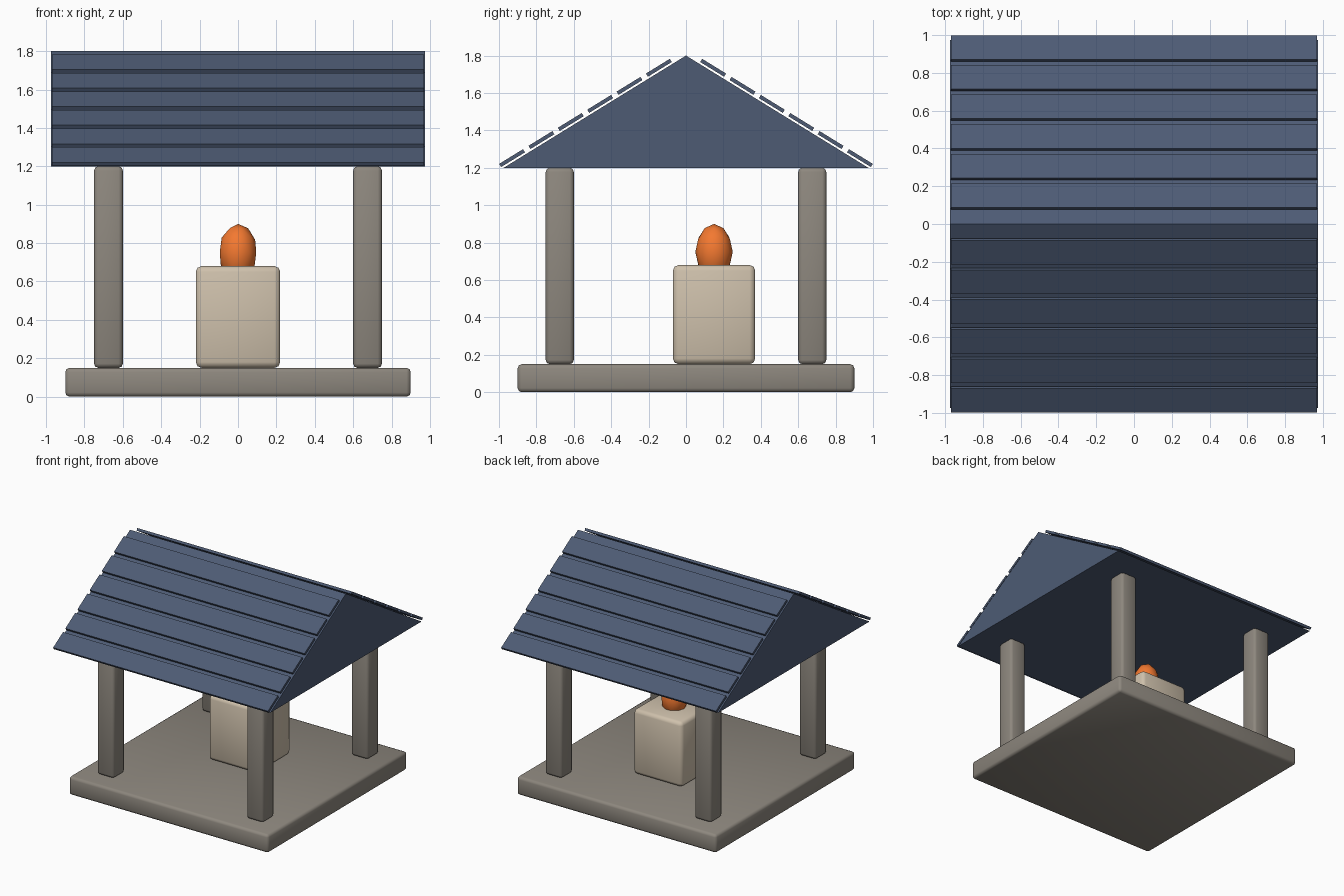
import bpy, math

if "Cube" in bpy.data.objects:
    bpy.data.objects.remove(bpy.data.objects["Cube"])

def mat(name, c):
    m = bpy.data.materials.new(name)
    m.diffuse_color = (*c, 1)
    m.use_nodes = True
    m.node_tree.nodes["Principled BSDF"].inputs["Base Color"].default_value = m.diffuse_color
    return m

STONE = mat("stone", (0.27, 0.245, 0.21))
PALE = mat("pale_stone", (0.62, 0.53, 0.41))
SLATE = mat("slate", (0.075, 0.105, 0.175))
ORANGE = mat("orange", (0.90, 0.19, 0.03))

def box(name, centre, size, m, bevel=0.0, tilt=0.0):
    bpy.ops.mesh.primitive_cube_add(size=1, location=centre)
    o = bpy.context.object
    o.name = name
    o.scale = size
    bpy.ops.object.transform_apply(location=False, rotation=False, scale=True)
    o.rotation_euler.x = tilt
    o.data.materials.append(m)
    if bevel:
        b = o.modifiers.new("bevel", 'BEVEL')
        b.width = bevel
        b.segments = 2
        bpy.ops.object.shade_smooth()
    return o

# Stone base and corner posts
box("base", (0, 0, 0.075), (1.8, 1.8, 0.15), STONE, 0.022)
for sx, nx in ((-1, "left"), (1, "right")):
    for sy, ny in ((-1, "front"), (1, "back")):
        box(f"{ny}_{nx}_post", (sx * 0.675, sy * 0.675, 0.675), (0.15, 0.15, 1.05), STONE, 0.022)

# Pedestal, set slightly back, with the egg-shaped ornament on top
box("pedestal", (0, 0.15, 0.415), (0.44, 0.44, 0.53), PALE, 0.03)
bpy.ops.mesh.primitive_ico_sphere_add(subdivisions=2, radius=0.1, location=(0, 0.15, 0.75))
egg = bpy.context.object
egg.name = "ornament"
egg.scale.z = 1.5
bpy.ops.object.transform_apply(location=False, rotation=False, scale=True)
bpy.ops.object.shade_smooth()
egg.data.materials.append(ORANGE)

# Solid gable roof
W, D, EAVE, RIDGE = 0.975, 0.975, 1.2, 1.8
verts = [(x, y, z) for x in (-W, W) for y, z in ((-D, EAVE), (D, EAVE), (0, RIDGE))]
faces = [(0, 2, 1), (3, 4, 5), (0, 1, 4, 3), (1, 2, 5, 4), (2, 0, 3, 5)]
me = bpy.data.meshes.new("roof")
me.from_pydata(verts, [], faces)
me.materials.append(SLATE)
bpy.context.collection.objects.link(bpy.data.objects.new("roof", me))

# Rows of slats floating just above both slopes
slope = math.atan2(RIDGE - EAVE, D)
for side, label in ((-1, "front"), (1, "back")):
    for i in range(6):
        y = 0.145 + 0.157 * i
        z = RIDGE - y * math.tan(slope) + 0.024
        box(f"{label}_slat_{i + 1}", (0, side * y, z), (1.94, 0.15, 0.02), SLATE, tilt=-side * slope)
